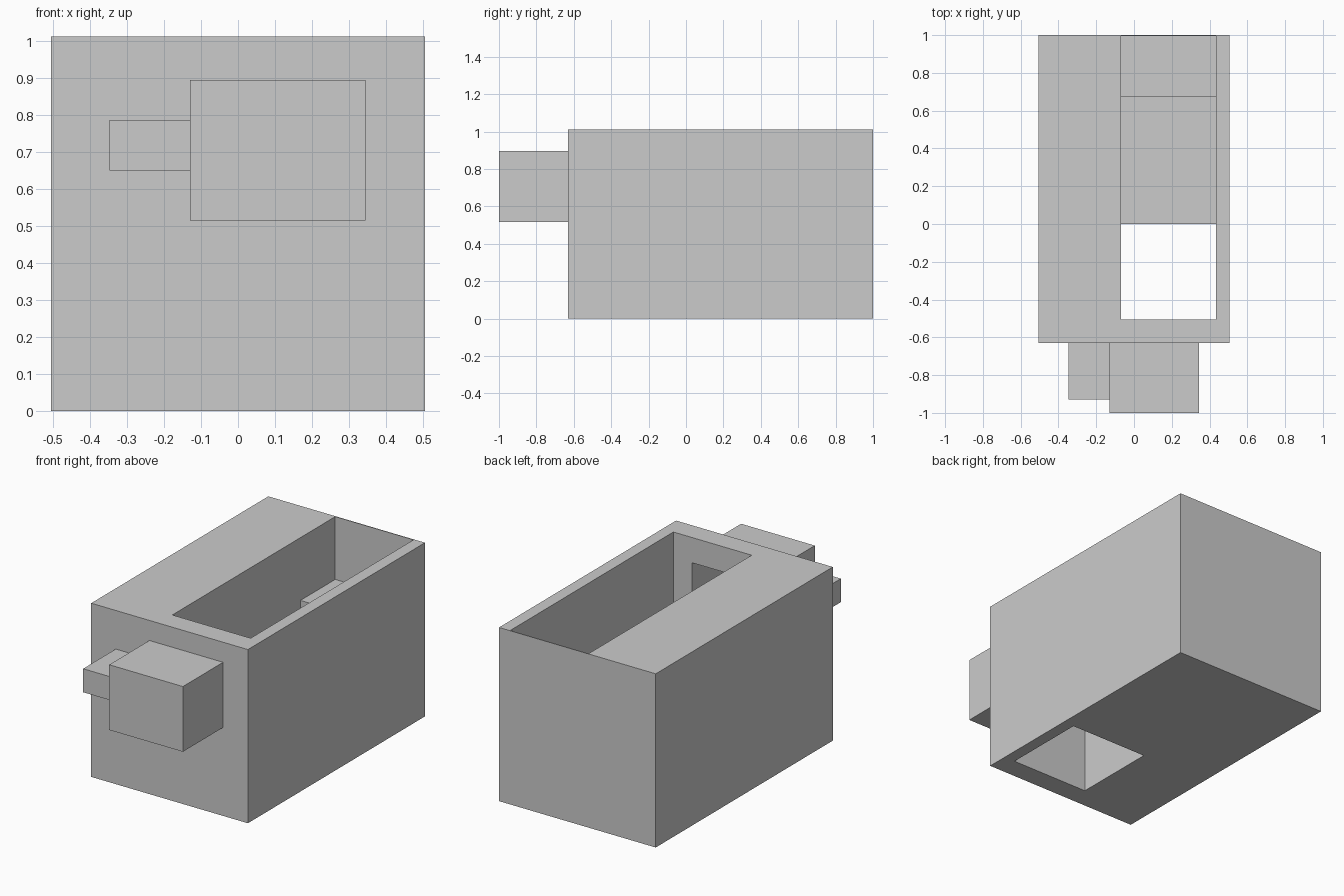
import bpy
import bmesh
from mathutils import Vector

if "Cube" in bpy.data.objects:
    bpy.data.objects.remove(bpy.data.objects["Cube"])


def box(name, lo, hi):
    """Axis-aligned box from its low and high corners."""
    lo, hi = Vector(lo), Vector(hi)
    bm = bmesh.new()
    bmesh.ops.create_cube(bm, size=1)
    for v in bm.verts:
        v.co = Vector((v.co[i] * (hi[i] - lo[i]) + (hi[i] + lo[i]) / 2 for i in range(3)))
    mesh = bpy.data.meshes.new(name)
    bm.to_mesh(mesh)
    bm.free()
    obj = bpy.data.objects.new(name, mesh)
    bpy.context.collection.objects.link(obj)
    return obj


def cut(target, name, lo, hi):
    """Subtract a hidden box from the target."""
    cutter = box(name, lo, hi)
    cutter.hide_render = True
    cutter.hide_viewport = True
    mod = target.modifiers.new(name, 'BOOLEAN')
    mod.operation = 'DIFFERENCE'
    mod.solver = 'EXACT'
    mod.object = cutter


X0, X1 = -0.07, 0.435      # pocket sides
WALL = -0.505              # inner front wall
STEPS = [(0.0, -0.1), (0.675, 0.32), (0.995, 0.646)]  # back end, floor height

# Main body with a stepped pocket, open at the bottom in front
body = box("body", (-0.505, -0.63, 0), (0.505, 1.0, 1.012))
for i, (back, floor) in enumerate(STEPS):
    cut(body, f"pocket_cutter_{i}", (X0, WALL, floor), (X1, back, 1.2))

# Hollow front box opening into the pocket
front_box = box("front_box", (-0.13, -1.0, 0.515), (0.345, -0.63, 0.895))
for part in (body, front_box):
    cut(part, part.name + "_hollow_cutter", (-0.10, -0.97, 0.545), (0.315, -0.45, 0.865))

# Small block beside the front box
box("side_block", (-0.347, -0.93, 0.65), (-0.13, -0.63, 0.787))
